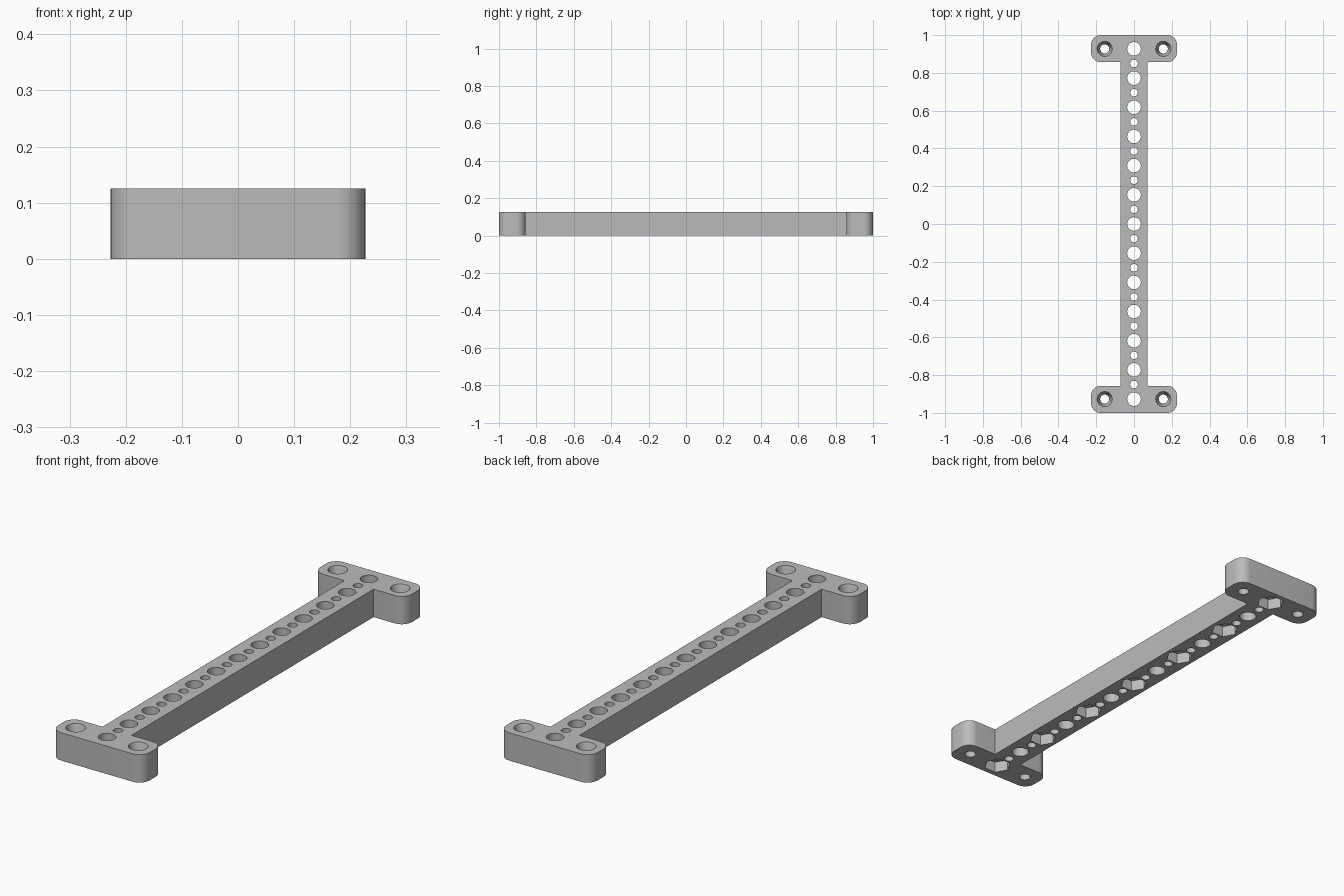
import bpy
import bmesh
import math
from mathutils import Matrix, Vector

default = bpy.data.objects.get("Cube")
if default:
    bpy.data.objects.remove(default, do_unlink=True)

HEIGHT = 0.125
FLANGE_X, FLANGE_Y = 0.227, 0.857
BAR_X = 0.072
CORNER = 0.05
HOLE_Y = 0.927
PITCH = HOLE_Y / 6

grey = bpy.data.materials.new("plain grey")
grey.use_nodes = True
colour = (0.50, 0.50, 0.50, 1)
grey.diffuse_color = colour
grey.node_tree.nodes["Principled BSDF"].inputs["Base Color"].default_value = colour


def make_object(name, bm):
    bmesh.ops.recalc_face_normals(bm, faces=bm.faces)
    mesh = bpy.data.meshes.new(name)
    bm.to_mesh(mesh)
    bm.free()
    mesh.materials.append(grey)
    obj = bpy.data.objects.new(name, mesh)
    bpy.context.collection.objects.link(obj)
    return obj


def arc(cx, cy, start):
    """Quarter circle, counter-clockwise, for a rounded corner."""
    angles = [math.radians(start + 90 * i / 10) for i in range(11)]
    return [(cx + CORNER * math.cos(a), cy + CORNER * math.sin(a)) for a in angles]


def drill(bm, x, y, bottom, top, r_bottom, r_top, sides=40, turn=0.0):
    """Add one round, tapered or hexagonal cutter."""
    place = Matrix.Translation((x, y, (bottom + top) / 2)) @ Matrix.Rotation(turn, 4, "Z")
    bmesh.ops.create_cone(bm, cap_ends=True, segments=sides, radius1=r_bottom,
                          radius2=r_top, depth=top - bottom, matrix=place)


# Bar with a rounded flange at each end
cx = FLANGE_X - CORNER
quarter_end = ([(BAR_X, FLANGE_Y)] + arc(cx, FLANGE_Y + CORNER, -90)
               + arc(cx, 1 - CORNER, 0))
back_end = quarter_end + [(-x, y) for x, y in reversed(quarter_end)]
outline = back_end + [(-x, -y) for x, y in back_end]
bm = bmesh.new()
base = bm.faces.new([bm.verts.new((x, y, 0)) for x, y in outline])
solid = bmesh.ops.extrude_face_region(bm, geom=[base])
raised = [v for v in solid["geom"] if isinstance(v, bmesh.types.BMVert)]
bmesh.ops.translate(bm, verts=raised, vec=Vector((0, 0, HEIGHT)))
bracket = make_object("mounting_bar", bm)

# Row of alternating large and small through holes
bm = bmesh.new()
for i in range(-6, 7):
    drill(bm, 0, i * PITCH, -0.05, HEIGHT + 0.05, 0.036, 0.036)
    if i < 6:
        drill(bm, 0, (i + 0.5) * PITCH, -0.05, HEIGHT + 0.05, 0.02, 0.02, 32)
# Screw holes in the flanges
for x in (-0.155, 0.155):
    for y in (-HOLE_Y, HOLE_Y):
        drill(bm, x, y, -0.05, HEIGHT + 0.05, 0.024, 0.024)
hole_cutter = make_object("hole_cutter", bm)

# Hexagonal nut pockets under every other large hole
bm = bmesh.new()
for i in range(-6, 7, 2):
    drill(bm, 0, i * PITCH, -0.05, 0.05, 0.058, 0.058, 6, math.pi / 6)
nut_cutter = make_object("nut_pocket_cutter", bm)

# Tapered screw head recesses
bm = bmesh.new()
for x in (-0.155, 0.155):
    for y in (-HOLE_Y, HOLE_Y):
        drill(bm, x, y, HEIGHT - 0.05, HEIGHT + 0.01, 0.024, 0.0435)
sink_cutter = make_object("screw_recess_cutter", bm)

# Cut everything out of the bar
bpy.context.view_layer.objects.active = bracket
bracket.select_set(True)
for cutter in (hole_cutter, nut_cutter, sink_cutter):
    cutter.hide_render = True
    cut = bracket.modifiers.new(cutter.name, "BOOLEAN")
    cut.operation = "DIFFERENCE"
    cut.solver = "EXACT"
    cut.object = cutter
    bpy.ops.object.modifier_apply(modifier=cut.name)
    bpy.data.objects.remove(cutter, do_unlink=True)

bpy.ops.object.shade_smooth_by_angle(angle=math.radians(30))
